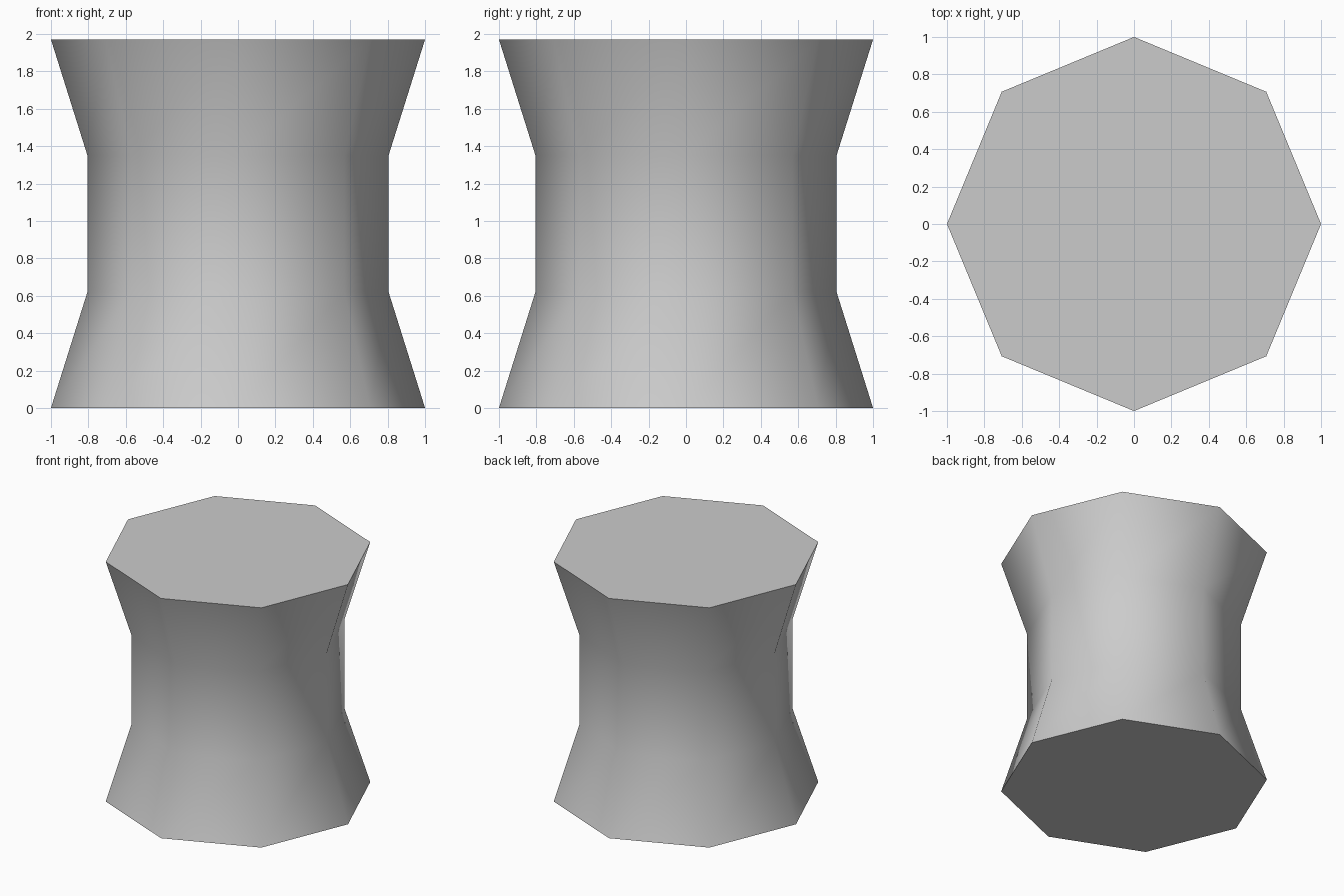
import bpy
import bmesh
import math

SIDES = 8
# (radius, height) of each ring, bottom to top
PROFILE = [(1.0, 0.0), (0.805, 0.62), (0.805, 1.35), (1.0, 1.97)]

default_cube = bpy.data.objects.get("Cube")
if default_cube:
    bpy.data.objects.remove(default_cube, do_unlink=True)

# Plain grey material
grey = bpy.data.materials.new("light_grey")
grey.use_nodes = True
color = (0.6, 0.6, 0.6, 1.0)
grey.diffuse_color = color
grey.node_tree.nodes["Principled BSDF"].inputs["Base Color"].default_value = color

# Octagonal waisted column with flat caps
bm = bmesh.new()
rings = []
for radius, height in PROFILE:
    angles = [2 * math.pi * i / SIDES for i in range(SIDES)]
    rings.append([bm.verts.new((radius * math.cos(a), radius * math.sin(a), height))
                  for a in angles])
for low, high in zip(rings, rings[1:]):
    for i in range(SIDES):
        j = (i + 1) % SIDES
        bm.faces.new((low[i], low[j], high[j], high[i]))
bm.faces.new(rings[0][::-1])
bm.faces.new(rings[-1])

mesh = bpy.data.meshes.new("waisted_column")
bm.to_mesh(mesh)
bm.free()
mesh.materials.append(grey)
column = bpy.data.objects.new("waisted_column", mesh)
bpy.context.collection.objects.link(column)

# Smooth sides, sharp cap rims
bpy.ops.object.select_all(action="DESELECT")
column.select_set(True)
bpy.context.view_layer.objects.active = column
bpy.ops.object.shade_smooth_by_angle(angle=math.radians(60))
